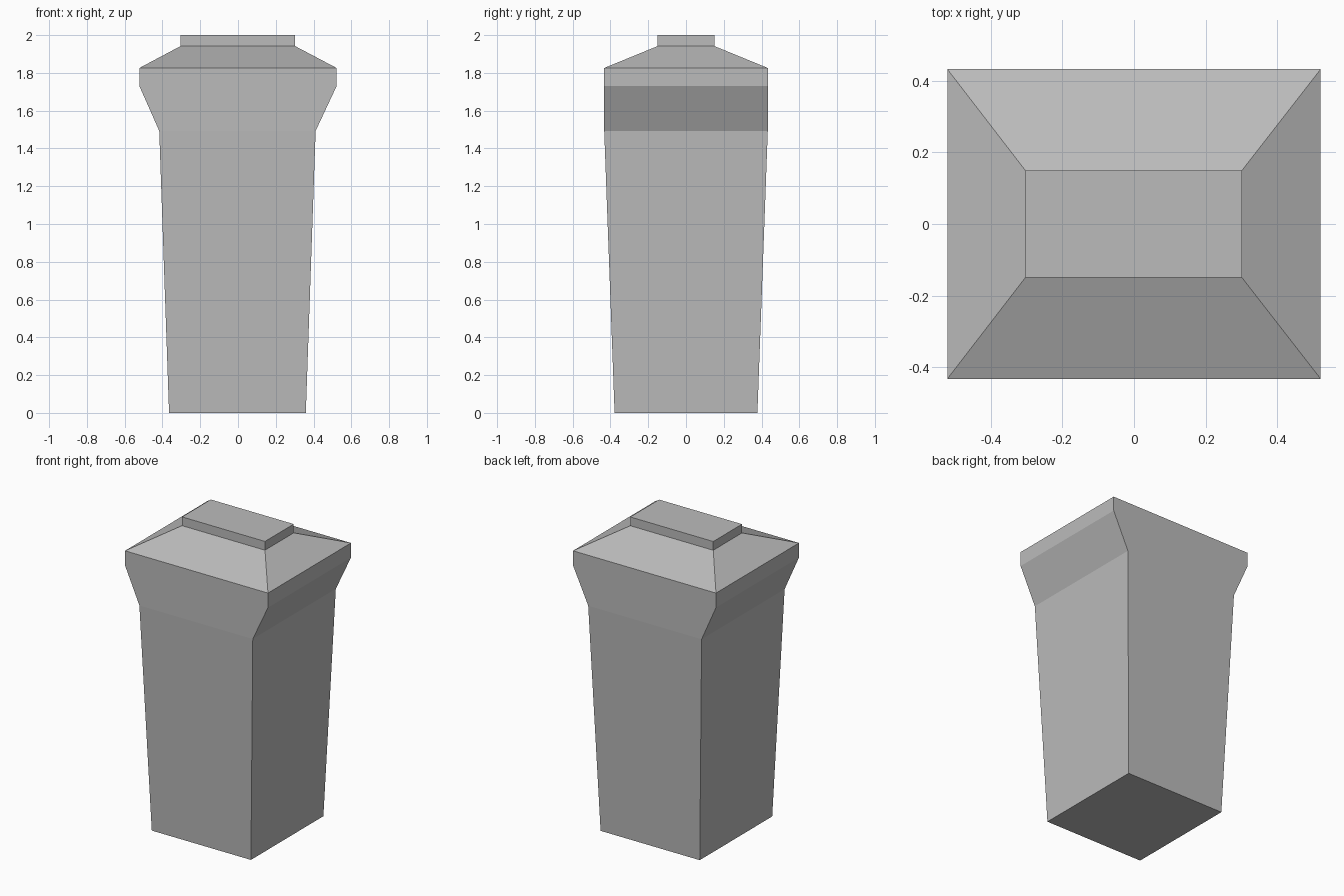
import bpy
import bmesh

if "Cube" in bpy.data.objects:
    bpy.data.objects.remove(bpy.data.objects["Cube"], do_unlink=True)

GREY = (0.5, 0.5, 0.5, 1.0)
stone = bpy.data.materials.new("grey_stone")
stone.use_nodes = True
stone.diffuse_color = GREY
stone.node_tree.nodes["Principled BSDF"].inputs["Base Color"].default_value = GREY


def loft(name, sections, close_bottom=False, close_top=False):
    """Join rectangular sections (x centre, half width, half depth, height)."""
    bm = bmesh.new()
    rings = [[bm.verts.new((cx + sx * w, sy * d, z))
              for sx, sy in ((-1, -1), (1, -1), (1, 1), (-1, 1))]
             for cx, w, d, z in sections]
    for low, high in zip(rings, rings[1:]):
        for i in range(4):
            j = (i + 1) % 4
            bm.faces.new((low[i], low[j], high[j], high[i]))
    if close_bottom:
        bm.faces.new(rings[0][::-1])
    if close_top:
        bm.faces.new(rings[-1])
    mesh = bpy.data.meshes.new(name)
    bm.to_mesh(mesh)
    bm.free()
    mesh.materials.append(stone)
    obj = bpy.data.objects.new(name, mesh)
    bpy.context.collection.objects.link(obj)
    return obj


# Section levels shared by neighbouring parts
foot = (-0.003, 0.362, 0.378, 0.0)
neck = (-0.003, 0.414, 0.433, 1.493)
flare = (0.0, 0.522, 0.433, 1.73)
eave = (0.0, 0.522, 0.433, 1.826)
roof_top = (-0.001, 0.303, 0.15, 1.942)
slab_top = (-0.001, 0.303, 0.15, 2.0)

# Tapered shaft, head flaring to the sides, sloped roof and flat slab
loft("shaft", [foot, neck], close_bottom=True)
loft("flared_head", [neck, flare, eave])
loft("sloped_roof", [eave, roof_top])
loft("top_slab", [roof_top, slab_top], close_top=True)
